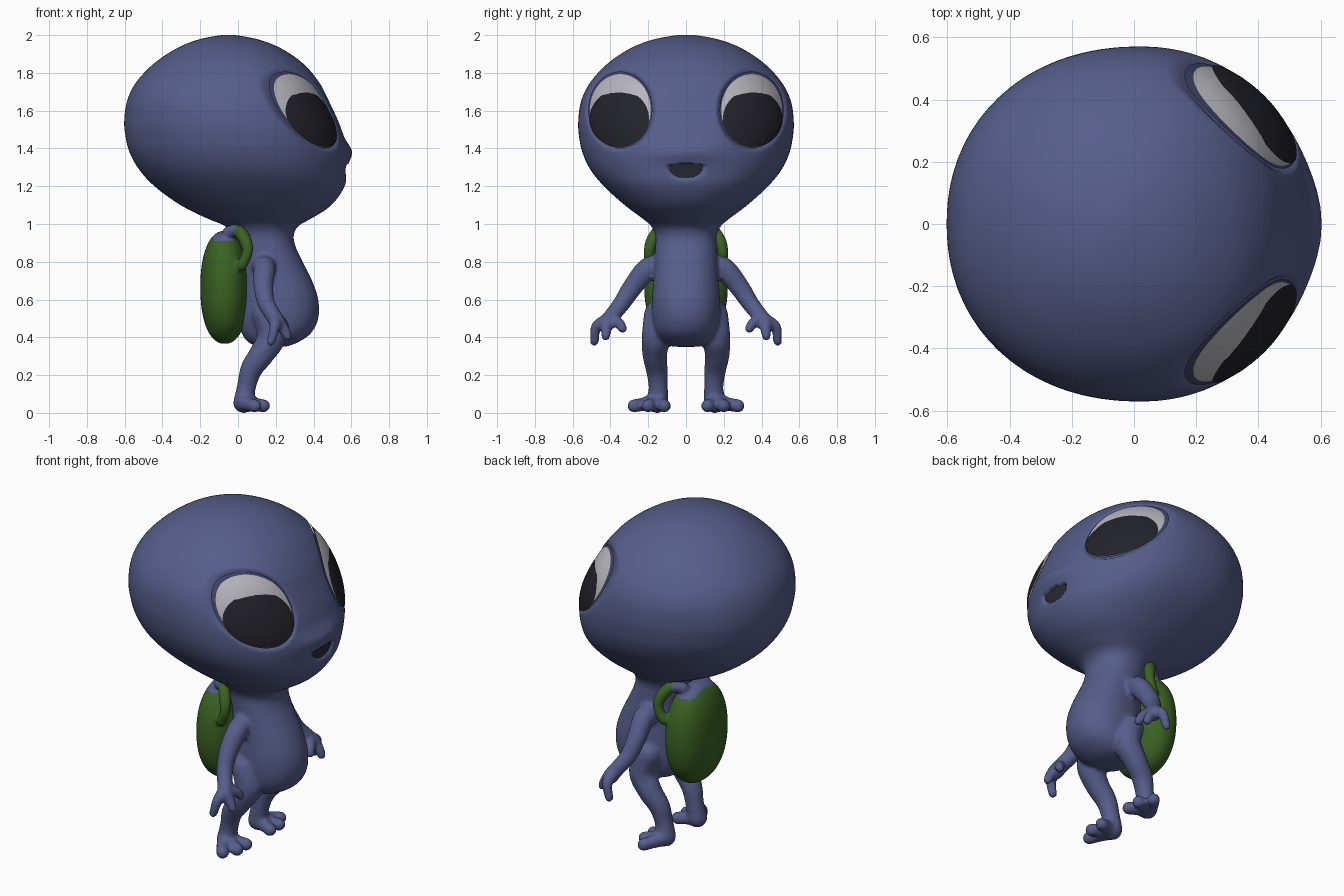
import bpy, bmesh, math
from mathutils import Vector
from mathutils.bvhtree import BVHTree

if "Cube" in bpy.data.objects:
    bpy.data.objects.remove(bpy.data.objects["Cube"])


def material(name, rgb):
    m = bpy.data.materials.new(name)
    m.diffuse_color = (*rgb, 1)
    m.use_nodes = True
    m.node_tree.nodes["Principled BSDF"].inputs["Base Color"].default_value = m.diffuse_color
    return m


BLUE = material("slate blue skin", (0.093, 0.110, 0.255))
GREEN = material("pack green", (0.042, 0.122, 0.016))
WHITE = material("eye white", (0.47, 0.47, 0.51))
DARK = material("dark eye", (0.016, 0.016, 0.023))
RIM = material("eye rim blue", (0.05, 0.058, 0.13))
MOUTH = material("mouth dark", (0.022, 0.022, 0.035))


def spline(rows, steps):
    """Catmull-Rom interpolation through rows of numbers."""
    out = []
    for i in range(len(rows) - 1):
        a, b, c, d = (rows[max(0, min(len(rows) - 1, i + k))] for k in (-1, 0, 1, 2))
        for s in range(steps):
            t = s / steps
            out.append([0.5 * (2 * q + (r - p) * t + (2 * p - 5 * q + 4 * r - w) * t * t
                               + (3 * q - p - 3 * r + w) * t ** 3) for p, q, r, w in zip(a, b, c, d)])
    out.append(list(rows[-1]))
    return out


def power(v, e):
    return math.copysign(abs(v) ** e, v)


def limb(bm, rows, steps=8):
    """Chain of balls along a path (x, y, z, radius), on both sides of the body."""
    for x, y, z, r in spline(rows, steps):
        for side in (-1, 1):
            new = bmesh.ops.create_icosphere(bm, subdivisions=2, radius=r)["verts"]
            bmesh.ops.translate(bm, verts=new, vec=(x, y * side, z))


def finish(name, bm, mats):
    me = bpy.data.meshes.new(name)
    bm.to_mesh(me)
    bm.free()
    for m in mats:
        me.materials.append(m)
    ob = bpy.data.objects.new(name, me)
    bpy.context.collection.objects.link(ob)
    me.polygons.foreach_set("use_smooth", [True] * len(me.polygons))
    return ob


def fuse(ob, voxel, smooth):
    """Melt overlapping shapes into one smooth skin."""
    bpy.context.view_layer.objects.active = ob
    ob.select_set(True)
    rm = ob.modifiers.new("fuse", 'REMESH')
    rm.mode, rm.voxel_size, rm.use_smooth_shade = 'VOXEL', voxel, True
    sm = ob.modifiers.new("soften", 'SMOOTH')
    sm.factor, sm.iterations = 0.5, smooth
    for m in ("fuse", "soften"):
        bpy.ops.object.modifier_apply(modifier=m)
    ob.select_set(False)


# head, neck and belly: stacked sections (z, back x, front x, half width)
sections = [
    (.35, .12, .25, .06), (.37, .06, .31, .12), (.42, .02, .385, .16), (.5, .0, .425, .178),
    (.6, .0, .425, .18), (.7, .0, .392, .172), (.8, .0, .342, .165), (.88, -.01, .305, .162),
    (.94, -.03, .295, .162), (.99, -.07, .32, .185), (1.03, -.165, .39, .232),
    (1.1, -.305, .495, .325), (1.2, -.443, .565, .435), (1.29, -.525, .578, .508),
    (1.38, -.575, .576, .549), (1.46, -.595, .56, .566), (1.54, -.603, .533, .571),
    (1.65, -.588, .482, .556), (1.75, -.54, .43, .507), (1.85, -.445, .345, .415),
    (1.93, -.325, .228, .295), (1.975, -.215, .115, .18), (1.997, -.11, .01, .07), (2.002, -.06, -.04, .01)]
bm = bmesh.new()
N = 72
rings = []
for z, x0, x1, hy in spline(sections, 4):
    c = x0 + 0.545 * (x1 - x0)
    ring = []
    for k in range(N):
        a = 2 * math.pi * k / N
        h = (x1 - c) if math.cos(a) > 0 else (c - x0)
        x, y = c + h * power(math.cos(a), .94), hy * power(math.sin(a), .94)
        if x > 0:  # small muzzle above the mouth
            x += .03 * math.exp(-((z - 1.382) / .05) ** 2 - (y / .19) ** 2)
        ring.append(bm.verts.new((x, y, z)))
    rings.append(ring)
for lo, hi in zip(rings, rings[1:]):
    for k in range(N):
        bm.faces.new((lo[k], lo[(k + 1) % N], hi[(k + 1) % N], hi[k]))
bm.faces.new(rings[0][::-1])
bm.faces.new(rings[-1])

# arms and fingers
limb(bm, [(.13, .14, .78, .06), (.14, .205, .76, .062), (.135, .28, .67, .055),
          (.15, .34, .58, .048), (.19, .395, .51, .044), (.21, .42, .475, .046)])
limb(bm, [(.2, .42, .49, .038), (.195, .475, .455, .03), (.175, .485, .378, .025)])
limb(bm, [(.21, .42, .48, .038), (.245, .423, .44, .03), (.262, .425, .405, .025)])
limb(bm, [(.2, .4, .5, .038), (.235, .355, .475, .03), (.25, .335, .445, .025)])

# legs, feet and toes
limb(bm, [(.15, .145, .52, .08), (.18, .158, .41, .078), (.125, .165, .31, .068),
          (.07, .155, .23, .06), (.045, .147, .14, .053), (.03, .15, .055, .058)])
for tx, ty in ((.09, .275), (.135, .2), (.135, .115)):
    limb(bm, [(.03, .155, .055, .054), (tx * .65, .155 + (ty - .155) * .6, .045, .038), (tx, ty, .037, .037)])
body = finish("body", bm, [BLUE])
fuse(body, 0.0105, 6)

# surface used to lay eyes and mouth onto the face
tree = BVHTree.FromObject(body, bpy.context.evaluated_depsgraph_get())
EYE = (.350, 1.606, .162, .19, .192)    # y, z, half width, height up, height down
SOCKET = (.350, 1.606, .171, .204, .204)
IRIS = (.352, 1.557, .157, .152, .148)
LIPS = (0, 1.305, .092, .012, .064)


def inside(shape, y, z):
    cy, cz, ry, up, down = shape
    return math.hypot((y - cy) / ry, (z - cz) / (up if z > cz else down))


def plate(name, shape, mat, side, edge, mid):
    """Domed patch projected on the face from the front."""
    cy, cz, ry, up, down = shape
    bm = bmesh.new()
    count, levels = 56, 12

    def point(a, f):
        s = math.sin(a)
        y = cy * side + ry * f * math.cos(a)
        z = cz + (up if s > 0 else down) * f * s
        hit, normal, _, _ = tree.ray_cast(Vector((2, y, z)), Vector((-1, 0, 0)))
        return bm.verts.new(hit + normal * (mid + (edge - mid) * f ** 3))
    centre = point(0, 0)
    last = None
    for level in range(1, levels + 1):
        ring = [point(2 * math.pi * k / count, level / levels) for k in range(count)]
        for k in range(count):
            n = (k + 1) % count
            bm.faces.new((last[k], ring[k], ring[n], last[n]) if last else (centre, ring[k], ring[n]))
        last = ring
    return finish(name, bm, [mat])


for side, label in ((1, "left"), (-1, "right")):
    plate(label + "_eye_rim", SOCKET, RIM, side, -.004, -.016)
    plate(label + "_eye", EYE, WHITE, side, -.004, .005)
    plate(label + "_iris", IRIS, DARK, side, .002, .01)
plate("mouth", LIPS, MOUTH, 1, -.012, -.012)

# press eye sockets and mouth into the head
moves = []
for v in body.data.vertices:
    if v.co.x > .02 and v.co.z > 1.15:
        for shape, depth in ((EYE, .026), (LIPS, .022)):
            q = inside(shape, abs(v.co.y), v.co.z)
            t = max(0, min(1, (1.16 - q) / .16))
            if t > 0:
                depth *= min(1, (v.co.x - .02) / .08)
                moves.append((v.index, v.co - v.normal * depth * t * t * (3 - 2 * t)))
for i, co in moves:
    body.data.vertices[i].co = co

# backpack with shoulder straps
bm = bmesh.new()
bmesh.ops.create_uvsphere(bm, u_segments=40, v_segments=24, radius=1)
for v in bm.verts:
    x, y, z = (power(c, .9) for c in v.co)
    v.co = (-.07 + .13 * x, .222 * y, .665 + .3 * z)
limb(bm, [(-.05, .10, .955, .035), (.0, .14, .965, .035), (.04, .18, .91, .035),
          (.05, .195, .85, .03), (.02, .19, .78, .03)])
pack = finish("backpack", bm, [GREEN, BLUE])
fuse(pack, 0.0105, 5)
# skin-coloured top of the pack
for p in pack.data.polygons:
    c = p.center
    p.material_index = int(c.z > .91 and -.13 < c.x < -.02)
